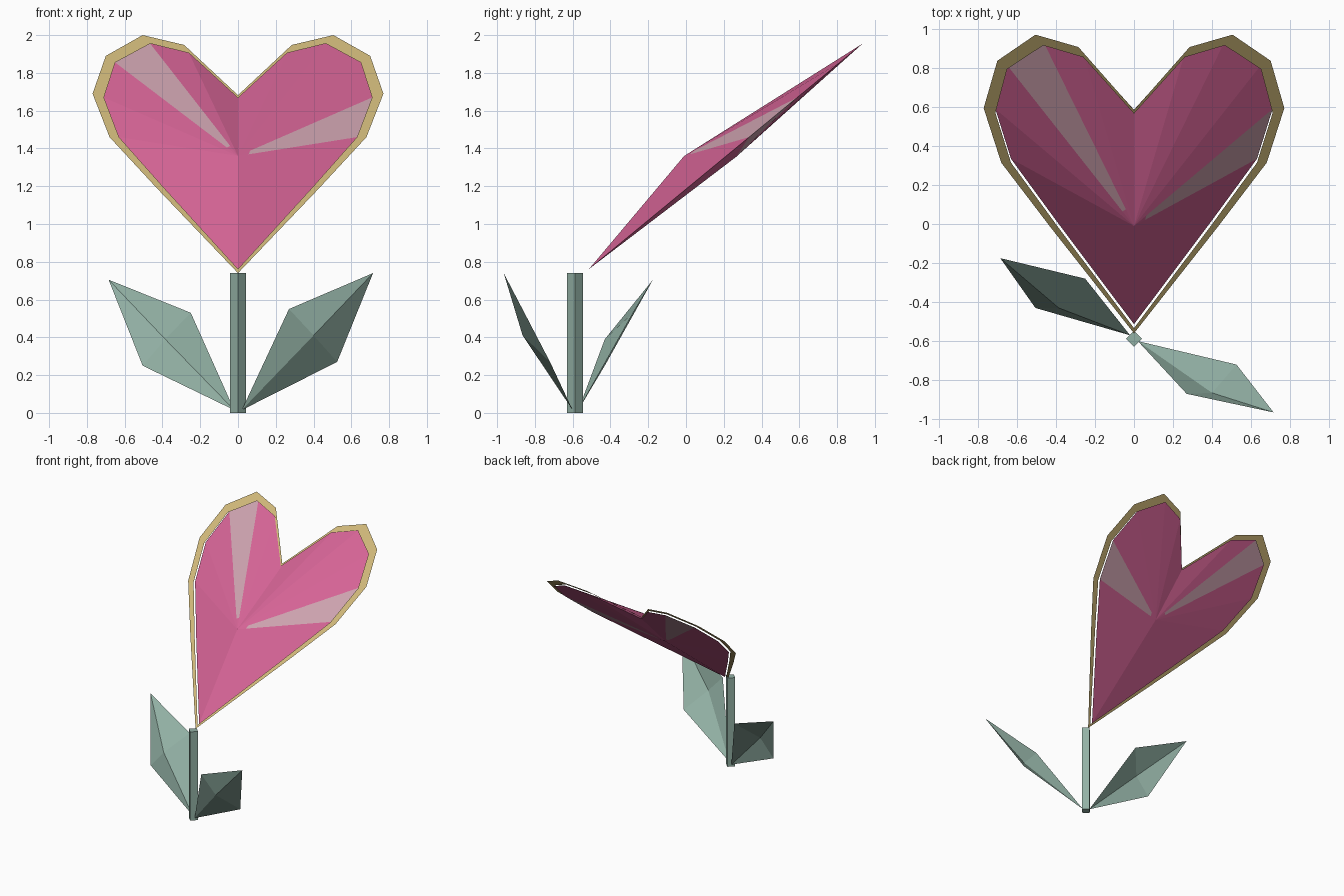
import bpy
from mathutils import Vector

cube = bpy.data.objects.get("Cube")
if cube:
    bpy.data.objects.remove(cube, do_unlink=True)


def material(name, rgb):
    mat = bpy.data.materials.new(name)
    mat.use_nodes = True
    mat.diffuse_color = (*rgb, 1)
    bsdf = next(n for n in mat.node_tree.nodes if n.type == 'BSDF_PRINCIPLED')
    bsdf.inputs["Base Color"].default_value = (*rgb, 1)
    bsdf.inputs["Roughness"].default_value = 0.8
    return mat


PINK = material("pink", (0.66, 0.125, 0.30))
STRIPE = material("pale pink", (0.61, 0.36, 0.425))
GOLD = material("gold", (0.62, 0.475, 0.19))
GREEN = material("sage green", (0.29, 0.44, 0.375))


def make(name, verts, faces, mats, indices=None):
    mesh = bpy.data.meshes.new(name)
    mesh.from_pydata([tuple(v) for v in verts], [], faces)
    for mat in mats:
        mesh.materials.append(mat)
    for i, poly in enumerate(mesh.polygons):
        poly.material_index = indices[i] if indices else 0
    mesh.update()
    obj = bpy.data.objects.new(name, mesh)
    bpy.context.collection.objects.link(obj)
    return obj


def heart_outline(half, shift=0.0):
    """Mirror a half outline (x, z) and lay it on the leaning heart plane."""
    full = half + [(-x, z) for x, z in reversed(half[1:-1])]
    return [Vector((x, -0.56 + (z - 0.74) * 1.214 + shift, z)) for x, z in full]


OUTER = [(0, 0.74), (0.43, 1.19), (0.68, 1.46), (0.77, 1.69),
         (0.70, 1.89), (0.505, 2.0), (0.285, 1.948), (0, 1.682)]
INNER = [(0, 0.762), (0.395, 1.195), (0.63, 1.46), (0.71, 1.67),
         (0.65, 1.855), (0.465, 1.955), (0.26, 1.905), (0, 1.667)]

# Flat gold rim
outer, inner = heart_outline(OUTER), heart_outline(INNER)
n = len(outer)
make("heart_rim", outer + inner,
     [(i, (i + 1) % n, n + (i + 1) % n, n + i) for i in range(n)], [GOLD])

# Faceted heart: fans to a front and a back point, two wedges striped
edge = heart_outline(INNER, 0.02)
verts, faces, indices = list(edge), [], []
STRIPED = (2, 9)
for apex, flip in ((Vector((0, -0.01, 1.36)), False),
                   (Vector((0, 0.265, 1.355)), True)):
    tip = len(verts)
    verts.append(apex)
    for i in range(n):
        j = (i + 1) % n
        parts = [((i, j, tip), 0)]
        if i in STRIPED:
            k = len(verts)
            verts += [apex.lerp(edge[i], 0.09), apex.lerp(edge[j], 0.09)]
            parts = [((i, j, k + 1, k), 1), ((k, k + 1, tip), 0)]
        for face, index in parts:
            faces.append(face[::-1] if flip else face)
            indices.append(index)
make("heart", verts, faces, [PINK, STRIPE], indices)

# Square stem, turned edge-on
bpy.ops.mesh.primitive_cylinder_add(vertices=4, radius=0.042, depth=0.74,
                                    location=(0, -0.588, 0.37))
stem = bpy.context.object
stem.name = "stem"
stem.data.materials.append(GREEN)


# Creased leaves: a four-sided outline raised to a middle point
def leaf(name, outline, middle):
    fan = [(i, (i + 1) % 4, 4) for i in range(4)]
    make(name, outline + [middle], fan, [GREEN])


leaf("left_leaf",
     [(0.02, -0.60, 0.015), (0.525, -0.72, 0.27),
      (0.715, -0.965, 0.74), (0.27, -0.87, 0.55)],
     (0.40, -0.865, 0.41))
leaf("right_leaf",
     [(-0.02, -0.57, 0.015), (-0.25, -0.28, 0.53),
      (-0.685, -0.175, 0.705), (-0.505, -0.43, 0.25)],
     (-0.385, -0.43, 0.39))
